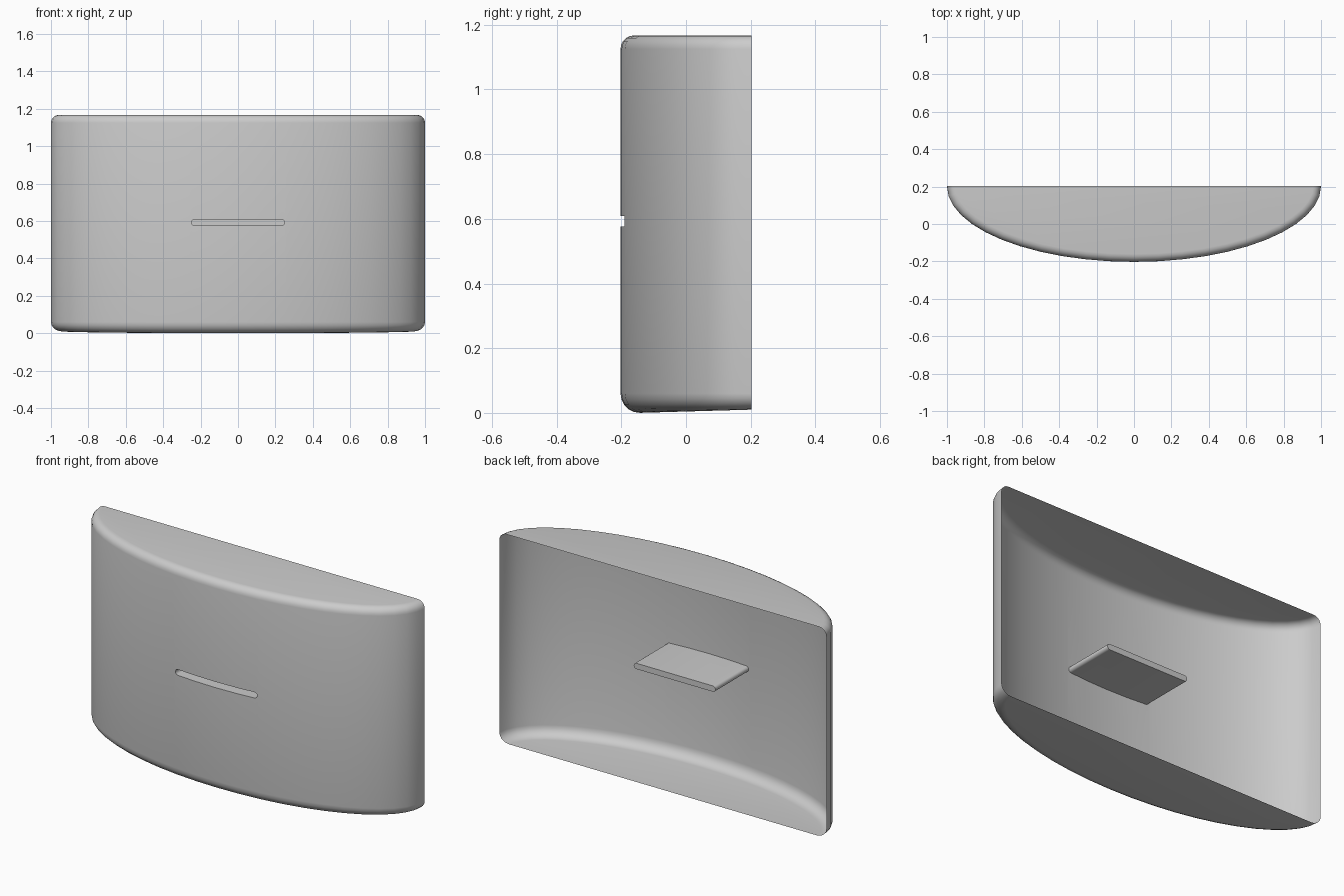
import bpy, bmesh, math

if "Cube" in bpy.data.objects:
    bpy.data.objects.remove(bpy.data.objects["Cube"])

A, B, YB = 1.0, 0.405, 0.2025    # half width, depth, back plane
H, SEG, FIL = 1.167, 24, 5       # height, arc segments, fillet steps


def ring_points(inset):
    """Half-ellipse offset inwards along its normal."""
    pts = []
    for i in range(SEG + 1):
        t = math.pi * i / SEG
        c, s = math.cos(t), math.sin(t)
        nx, ny = c / A, -s / B
        n = math.hypot(nx, ny)
        pts.append((A * c - inset * nx / n, YB - B * s - inset * ny / n))
    return pts


def new_object(name, bm):
    bmesh.ops.recalc_face_normals(bm, faces=bm.faces)
    me = bpy.data.meshes.new(name)
    bm.to_mesh(me)
    bm.free()
    ob = bpy.data.objects.new(name, me)
    bpy.context.collection.objects.link(ob)
    return ob


def loft(bm, rings):
    """Closed solid through a list of closed rings."""
    rows = [[bm.verts.new(p) for p in r] for r in rings]
    n = len(rows[0])
    for a, b in zip(rows, rows[1:]):
        for i in range(n):
            j = (i + 1) % n
            bm.faces.new((a[i], a[j], b[j], b[i]))
    bm.faces.new(rows[0][::-1])
    bm.faces.new(rows[-1])


# Curved body with filleted rims; the bottom tilts up slightly to the back
def rim(r, top):
    out = []
    for k in range(FIL + 1):
        a = math.pi / 2 * k / FIL
        inset, d = r * (1 - math.sin(a)), r * (1 - math.cos(a))
        if top:
            ring = [(x, y, H - d) for x, y in ring_points(inset)]
        else:
            ring = [(x, y, d + 0.01 * max(0, y + 0.15) / 0.35 * (1 - d / r))
                    for x, y in ring_points(inset)]
        out.append(ring)
    return out[::-1] if top else out


bm = bmesh.new()
loft(bm, rim(0.06, False) + rim(0.042, True))
body = new_object("curved_shell", bm)

# Slot pocket with rounded ends, cut through the front
hw, r, zc = 0.25, 0.016, 0.592
outline = []
for side in (1, -1):
    for k in range(9):
        a = -math.pi / 2 + math.pi * k / 8
        outline.append((side * (hw - r + r * math.cos(a)), side * r * math.sin(a) + zc))
bm = bmesh.new()
loft(bm, [[(x, y, z) for x, z in outline] for y in (-0.4, 0.1)])
cutter = new_object("slot_cutter", bm)
cutter.hide_render = True

mod = body.modifiers.new("slot", 'BOOLEAN')
mod.operation, mod.solver, mod.object = 'DIFFERENCE', 'EXACT', cutter
bpy.context.view_layer.objects.active = body
body.select_set(True)
cutter.select_set(False)
bpy.ops.object.modifier_apply(modifier=mod.name)
bpy.data.objects.remove(cutter)

# Open the back
bm = bmesh.new()
bm.from_mesh(body.data)
back = [f for f in bm.faces if all(v.co.y > YB - 0.001 for v in f.verts)]
bmesh.ops.delete(bm, geom=back, context='FACES')
bm.to_mesh(body.data)
bm.free()

bpy.ops.object.shade_smooth_by_angle(angle=math.radians(35))
